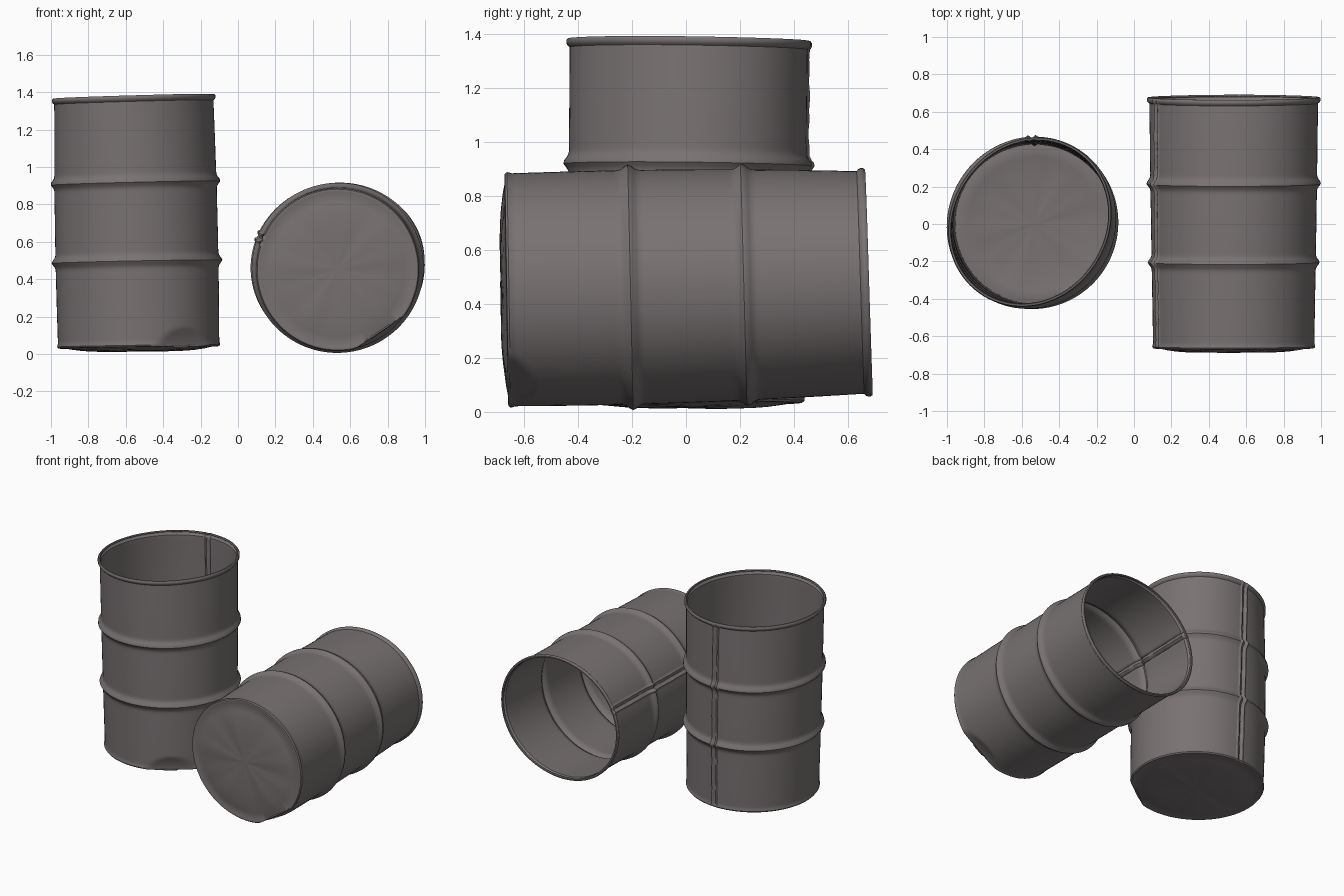
import bpy, bmesh, math
from math import sin, cos, pi, radians, exp
from mathutils import Matrix, Vector

if "Cube" in bpy.data.objects:
    bpy.data.objects.remove(bpy.data.objects["Cube"])

# One flat colour: dull warm grey steel
steel = bpy.data.materials.new("dull_grey_steel")
steel.diffuse_color = (0.19, 0.168, 0.17, 1)
steel.use_nodes = True
steel.node_tree.nodes["Principled BSDF"].inputs["Base Color"].default_value = steel.diffuse_color

Z0, Z1 = 0.042, 1.362          # wall bottom and top
SEAM = radians(90)             # welded seam direction
DENT = radians(-55)            # crushed bottom corner direction
OVAL = radians(-35)            # short axis of the squashed mouth


def smooth(t):
    t = max(0.0, min(1.0, t))
    return t * t * (3 - 2 * t)


def wall_radius(z):
    t = (z - Z0) / (Z1 - Z0)
    r = 0.431 + 0.006 * sin(pi * t)
    for ring in (0.495, 0.918):                 # two rolled hoops
        r += 0.021 * exp(-((z - ring) / 0.021) ** 2)
    return r


def warp(r, ang, z, seam=1.0):
    """Place a point of the drum, with seam, dent, lean and squashed mouth."""
    t = max(0.0, (z - Z0) / (Z1 - Z0))
    edge = r / 0.431
    r -= 0.023 * t * t * cos(2 * (ang - OVAL)) * edge
    # double seam ridge with a beaded weld
    d = (ang - SEAM + pi) % (2 * pi) - pi
    bead = 0.75 + 0.25 * sin(z * 47) * sin(z * 19 + 1)
    r += seam * bead * 0.011 * (exp(-((abs(d) - 0.045) / 0.016) ** 2)
                                - 0.8 * exp(-(d / 0.018) ** 2))
    # flat dent at the bottom edge
    c = cos(ang - DENT)
    limit = 0.403 + 0.06 * smooth((z - 0.03) / 0.22)
    if c > 0.3:
        r = min(r, limit / c)
    # leaning axis and tilted hoops
    lean = 0.028 * t
    x = r * cos(ang) + lean * cos(radians(159))
    y = r * sin(ang) + lean * sin(radians(159))
    z += (0.007 + 0.007 * t) * cos(ang - radians(-25)) * edge
    return Vector((x, y, z))


def drum_mesh():
    bm = bmesh.new()
    # even steps round the drum, finer across the seam
    angles = [SEAM + 0.12 + (2 * pi - 0.24) * i / 96 for i in range(97)]
    angles += [SEAM + 2 * pi + (-0.12 + 0.24 * i / 20) for i in range(1, 20)]
    # profile: bulged bottom, crimped lip, wall, rolled rim
    profile = []
    for i in range(1, 9):
        profile.append((0.41 * i / 8, None, 0.0))
    profile += [(0.418, 0.034, 0), (0.430, 0.036, 0), (0.436, 0.044, 0.3), (0.434, 0.053, 0.6)]
    n = 104
    for i in range(n + 1):
        z = 0.062 + (1.345 - 0.062) * i / n
        profile.append((wall_radius(z), z, 1.0))
    profile += [(0.439, 1.352, 0.6), (0.443, 1.360, 0.4), (0.443, 1.370, 0.3),
                (0.438, 1.377, 0.3), (0.430, 1.377, 0.3), (0.425, 1.370, 0.4)]
    rows = []
    for r, z, s in profile:
        row = []
        for a in angles:
            zz = z
            if z is None:
                k = r / 0.41
                fold = 1 + 0.16 * k * sin(5 * a + 1) + 0.08 * k * sin(11 * a)
                zz = 0.038 - 0.024 * (1 - k ** 4) * fold
            row.append(bm.verts.new(warp(r, a, zz, s)))
        rows.append(row)
    m = len(angles)
    for lo, hi in zip(rows, rows[1:]):
        for j in range(m):
            k = (j + 1) % m
            bm.faces.new((lo[j], lo[k], hi[k], hi[j]))
    centre = bm.verts.new((0, 0, 0.014))
    for j in range(m):
        bm.faces.new((centre, rows[0][(j + 1) % m], rows[0][j]))
    bmesh.ops.recalc_face_normals(bm, faces=bm.faces)
    # make sure the normals point outwards
    bm.faces.ensure_lookup_table()
    wall = bm.faces[m * 50]
    mid = wall.calc_center_median()
    if wall.normal.x * mid.x + wall.normal.y * mid.y < 0:
        bmesh.ops.reverse_faces(bm, faces=bm.faces)
    me = bpy.data.meshes.new("drum")
    bm.to_mesh(me)
    bm.free()
    me.materials.append(steel)
    return me


def add_drum(name, matrix):
    ob = bpy.data.objects.new(name, drum_mesh())
    bpy.context.collection.objects.link(ob)
    ob.matrix_world = matrix
    # thin sheet-metal wall
    sheet = ob.modifiers.new("sheet", 'SOLIDIFY')
    sheet.thickness = 0.007
    sheet.offset = -1
    bpy.ops.object.select_all(action='DESELECT')
    ob.select_set(True)
    bpy.context.view_layer.objects.active = ob
    bpy.ops.object.shade_smooth_by_angle(angle=radians(40))
    return ob


# Standing drum, open end up
add_drum("standing_drum", Matrix.Translation((-0.531, 0.0, 0.0)))

# Lying drum, closed end to the front, seam on the upper left
a, b = radians(249), radians(159)
turn = Matrix(((cos(a), cos(b), 0, 0.533),
               (0, 0, 1, -0.70),
               (sin(a), sin(b), 0, 0.451),
               (0, 0, 0, 1)))
add_drum("lying_drum", turn)
